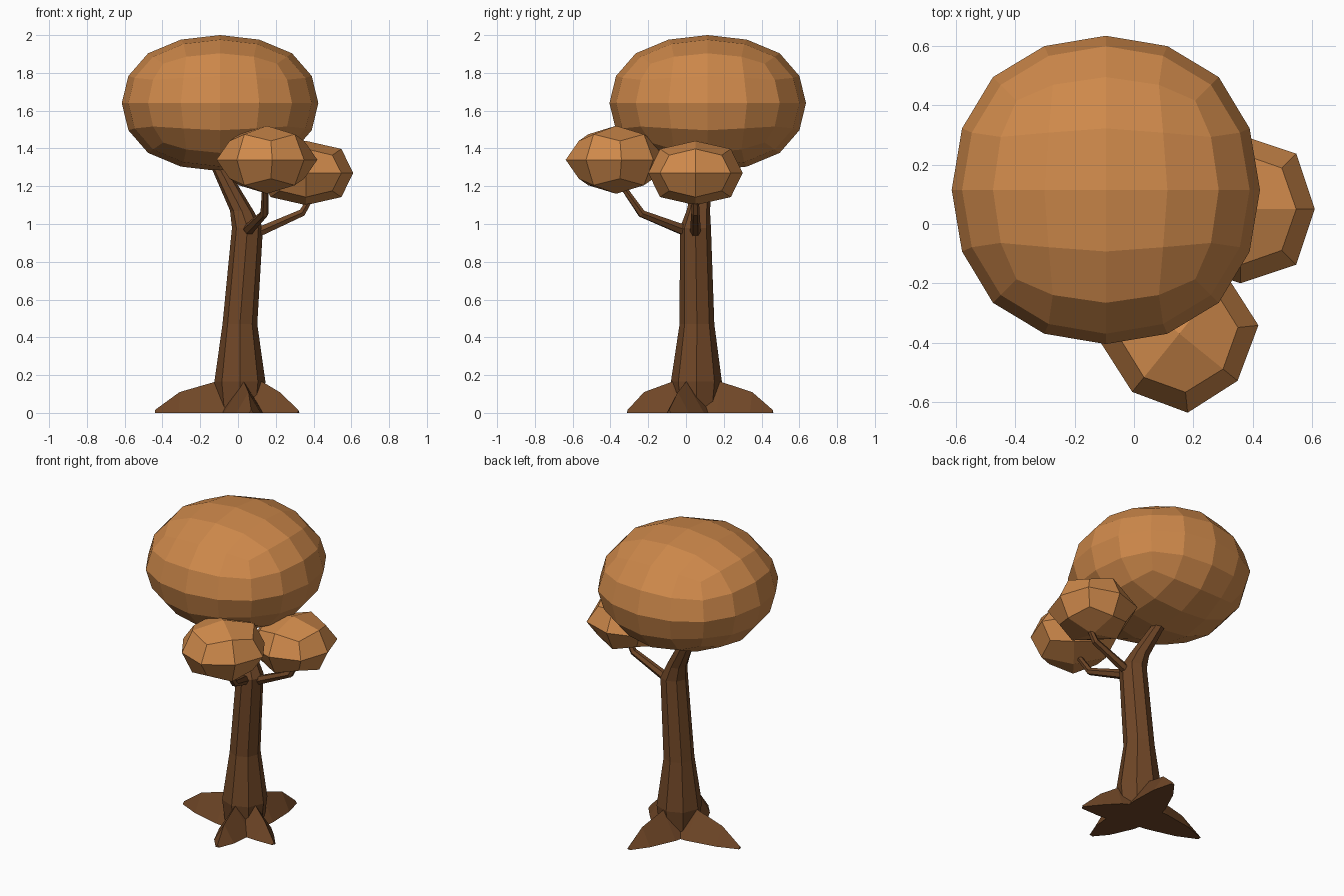
import bpy, bmesh
from math import cos, sin, pi, radians
from mathutils import Vector

if "Cube" in bpy.data.objects:
    bpy.data.objects.remove(bpy.data.objects["Cube"])


def material(name, rgb):
    m = bpy.data.materials.new(name)
    m.diffuse_color = (*rgb, 1)
    m.use_nodes = True
    m.node_tree.nodes["Principled BSDF"].inputs["Base Color"].default_value = m.diffuse_color
    return m


BARK = material("bark", (0.16, 0.062, 0.02))
LEAF = material("foliage", (0.62, 0.25, 0.07))


def loft(name, rings, mat):
    """Skin a list of equally sized point rings and cap both ends."""
    bm = bmesh.new()
    loops = [[bm.verts.new(p) for p in ring] for ring in rings]
    n = len(loops[0])
    for a, b in zip(loops, loops[1:]):
        for i in range(n):
            j = (i + 1) % n
            bm.faces.new((a[i], a[j], b[j], b[i]))
    bm.faces.new(loops[0])
    bm.faces.new(loops[-1])
    bmesh.ops.recalc_face_normals(bm, faces=bm.faces)
    me = bpy.data.meshes.new(name)
    bm.to_mesh(me)
    bm.free()
    me.materials.append(mat)
    ob = bpy.data.objects.new(name, me)
    bpy.context.collection.objects.link(ob)
    return ob


def branch(name, path, sides=6):
    """Tapered limb; path holds (x, y, z, radius), rings follow the bends."""
    pts = [Vector(p[:3]) for p in path]
    rings = []
    for i, p in enumerate(pts):
        d = (pts[min(i + 1, len(pts) - 1)] - pts[max(i - 1, 0)]).normalized()
        u = Vector((0, 0, 1)).cross(d).normalized()
        v = d.cross(u)
        rings.append([p + path[i][3] * (u * cos(2 * pi * k / sides) + v * sin(2 * pi * k / sides))
                      for k in range(sides)])
    return loft(name, rings, BARK)


def root(name, tip, mid):
    """Ridged root with a triangular section, from the trunk out to its tip."""
    start = Vector((0.01, 0.055, 0))
    arm = Vector((*tip, 0)) - start
    length = arm.length
    d = arm.normalized()
    side = Vector((-d.y, d.x, 0))
    rings = []
    for dist, half, h in ((0.05, 0.11, 0.175), (0.13, 0.105, 0.165),
                          (length * mid, 0.065, 0.11), (length, 0.012, 0.015)):
        c = start + d * dist
        rings.append([c - side * half, c + side * half, c + Vector((0, 0, h))])
    return loft(name, rings, BARK)


def foliage(name, centre, radii, level, turn=0):
    """Faceted blob: a cube rounded by subdivision, sized to the given radii."""
    bpy.ops.mesh.primitive_cube_add(size=2, location=centre, rotation=(0, 0, radians(turn)))
    ob = bpy.context.object
    ob.name = name
    shrink = {1: 1.0, 2: 0.878}[level]
    ob.scale = [r / shrink for r in radii]
    mod = ob.modifiers.new("round", 'SUBSURF')
    mod.levels = mod.render_levels = level
    mod.use_limit_surface = False
    ob.data.materials.append(LEAF)
    return ob


# Trunk continuing into the main limb, horizontal eight-sided rings
trunk = [(0.01, 0.055, 0.0, 0.115), (0.01, 0.055, 0.165, 0.135), (0.01, 0.058, 0.47, 0.092),
         (0.05, 0.05, 0.98, 0.082), (0.02, 0.065, 1.07, 0.062), (-0.1, 0.1, 1.3, 0.042),
         (-0.11, 0.105, 1.36, 0.036)]
loft("trunk", [[(x + r * cos(k * pi / 4), y + r * sin(k * pi / 4), z) for k in range(8)]
               for x, y, z, r in trunk], BARK)

# Two side branches
branch("right_branch", [(0.06, 0.05, 0.94, 0.032), (0.13, 0.05, 0.967, 0.028),
                        (0.34, 0.05, 1.06, 0.022), (0.41, 0.05, 1.18, 0.015)])
branch("front_branch", [(0.05, 0.03, 0.96, 0.034), (0.06, -0.03, 0.975, 0.03),
                        (0.14, -0.235, 1.055, 0.022), (0.145, -0.35, 1.22, 0.016)])

# Four spreading roots
for name, tip, mid in (("left_root", (-0.44, 0.075), 0.71), ("back_root", (0.09, 0.46), 0.73),
                       ("right_root", (0.32, -0.09), 0.68), ("front_root", (0.07, -0.31), 0.76)):
    root(name, tip, mid)

# Foliage
foliage("main_crown", (-0.095, 0.115, 1.64), (0.52, 0.52, 0.36), 2)
foliage("right_foliage", (0.36, 0.05, 1.27), (0.25, 0.25, 0.17), 1)
foliage("front_foliage", (0.153, -0.37, 1.34), (0.253, 0.253, 0.18), 1, 51)
